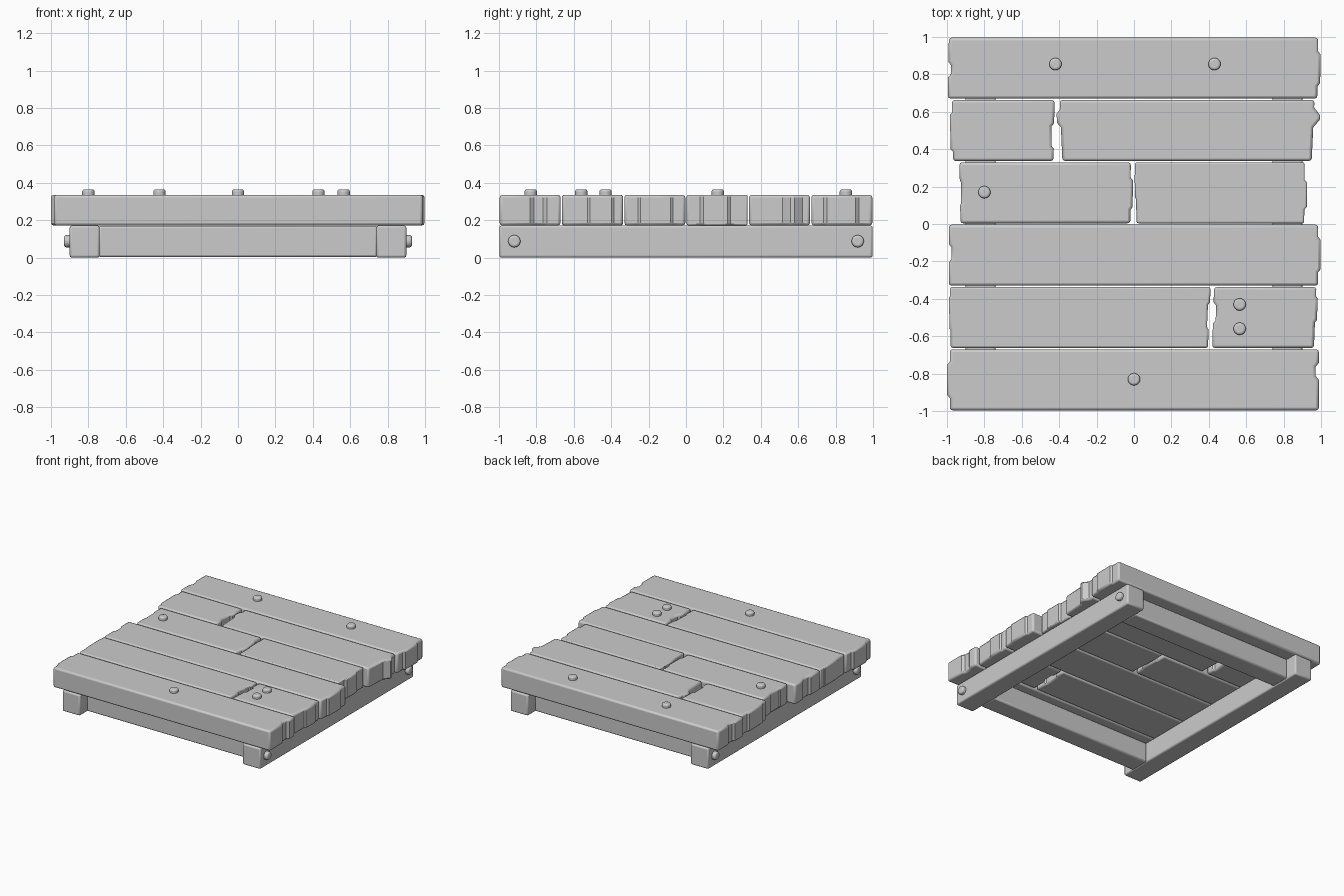
import bpy, bmesh, math
from mathutils import Matrix

if "Cube" in bpy.data.objects:
    bpy.data.objects.remove(bpy.data.objects["Cube"])


def finish(name, bm, width, limit, segments=2):
    """Turn a bmesh into an object with rounded edges."""
    bmesh.ops.recalc_face_normals(bm, faces=bm.faces)
    mesh = bpy.data.meshes.new(name)
    bm.to_mesh(mesh)
    bm.free()
    ob = bpy.data.objects.new(name, mesh)
    bpy.context.collection.objects.link(ob)
    bev = ob.modifiers.new("rounded_edges", 'BEVEL')
    bev.width = width
    bev.segments = segments
    bev.limit_method = 'ANGLE'
    bev.angle_limit = math.radians(limit)
    bpy.ops.object.select_all(action='DESELECT')
    bpy.context.view_layer.objects.active = ob
    ob.select_set(True)
    bpy.ops.object.shade_smooth_by_angle(angle=math.radians(32))
    return ob


def beam(name, x0, x1, y0, y1, z0, z1):
    bm = bmesh.new()
    bmesh.ops.create_cube(bm, size=1)
    for v in bm.verts:
        v.co = ((x0 + x1) / 2 + v.co.x * (x1 - x0),
                (y0 + y1) / 2 + v.co.y * (y1 - y0),
                (z0 + z1) / 2 + v.co.z * (z1 - z0))
    return finish(name, bm, 0.012, 40)


def plank_end(xa, xb, y0, y1, step):
    """Bottom-to-top outline of a chipped end; step = (offset, start, stop)."""
    d, f0, f1 = step
    h = y1 - y0
    run = abs(d) * 1.25 / h
    pts = []
    for f, off in ((0, 0), (f0, 0), (f0 + run, d), (f1 - run, d), (f1, 0), (1, 0)):
        pts.append((xa + (xb - xa) * f + off, y0 + h * f))
    return pts


def plank(name, row, left, left_step, right, right_step):
    y0 = -1 + row / 3 + 0.004
    y1 = y0 + 1 / 3 - 0.008
    outline = plank_end(*right, y0, y1, right_step)
    outline += reversed(plank_end(*left, y0, y1, left_step))
    bm = bmesh.new()
    face = bm.faces.new([bm.verts.new((x, y, 0.172)) for x, y in outline])
    new = bmesh.ops.extrude_face_region(bm, geom=[face])["geom"]
    for v in new:
        if isinstance(v, bmesh.types.BMVert):
            v.co.z = 0.336
    return finish(name, bm, 0.014, 50)


def nail(name, loc, rot=Matrix()):
    bm = bmesh.new()
    bmesh.ops.create_cone(bm, cap_ends=True, segments=20, radius1=0.033,
                          radius2=0.033, depth=0.06,
                          matrix=Matrix.Translation(loc) @ rot)
    return finish(name, bm, 0.012, 40, 3)


# Deck planks: row, left end x (bottom, top), chip, right end x, chip
plank("front_plank", 0, (-.985, -.985), (-.015, .2, .8), (.988, .988), (-.017, .5, .78))
plank("second_plank_long", 1, (-.98, -.985), (-.005, .3, .85), (.395, .41), (-.01, .3, .75))
plank("second_plank_short", 1, (.418, .428), (.014, .4, .75), (.962, .975), (.01, .42, .85))
plank("third_plank", 2, (-.99, -.99), (.014, .38, .68), (.985, .985), (.012, .22, .8))
plank("fourth_plank_left", 3, (-.928, -.933), (.006, .3, .7), (-.02, -.017), (.012, .22, .75))
plank("fourth_plank_right", 3, (.014, .005), (-.004, .4, .8), (.91, .912), (.014, .22, .72))
plank("fifth_plank_short", 4, (-.968, -.973), (-.012, .15, .8), (-.43, -.425), (-.013, .2, .62))
plank("fifth_plank_long", 4, (-.383, -.397), (-.02, .55, .85), (.95, .965), (.034, .55, .88))
plank("back_plank", 5, (-.995, -.99), (.014, .35, .6), (.98, .985), (.014, .2, .78))

# Underside frame: side rails run full depth, cross beams fit between them
for s, side in ((-1, "left"), (1, "right")):
    xs = sorted((s * .74, s * .90))
    beam(side + "_rail", *xs, -.998, .998, 0, .172)
for s, side in ((-1, "front"), (1, "back")):
    ys = sorted((s * .74, s * .90))
    beam(side + "_cross_beam", -.745, .745, *ys, .003, .17)

# Nail heads on the deck
for i, (x, y) in enumerate([(-.42, .855), (.43, .855), (-.80, .17),
                            (.565, -.43), (.565, -.56), (0, -.83)]):
    nail(f"deck_nail_{i + 1}", (x, y, .335))

# Nail heads on the outer rail faces
turn = Matrix.Rotation(math.pi / 2, 4, 'Y')
for sx in (-1, 1):
    for sy in (-1, 1):
        nail(f"rail_nail_{sx}_{sy}", (sx * .90, sy * .918, .088), turn)
